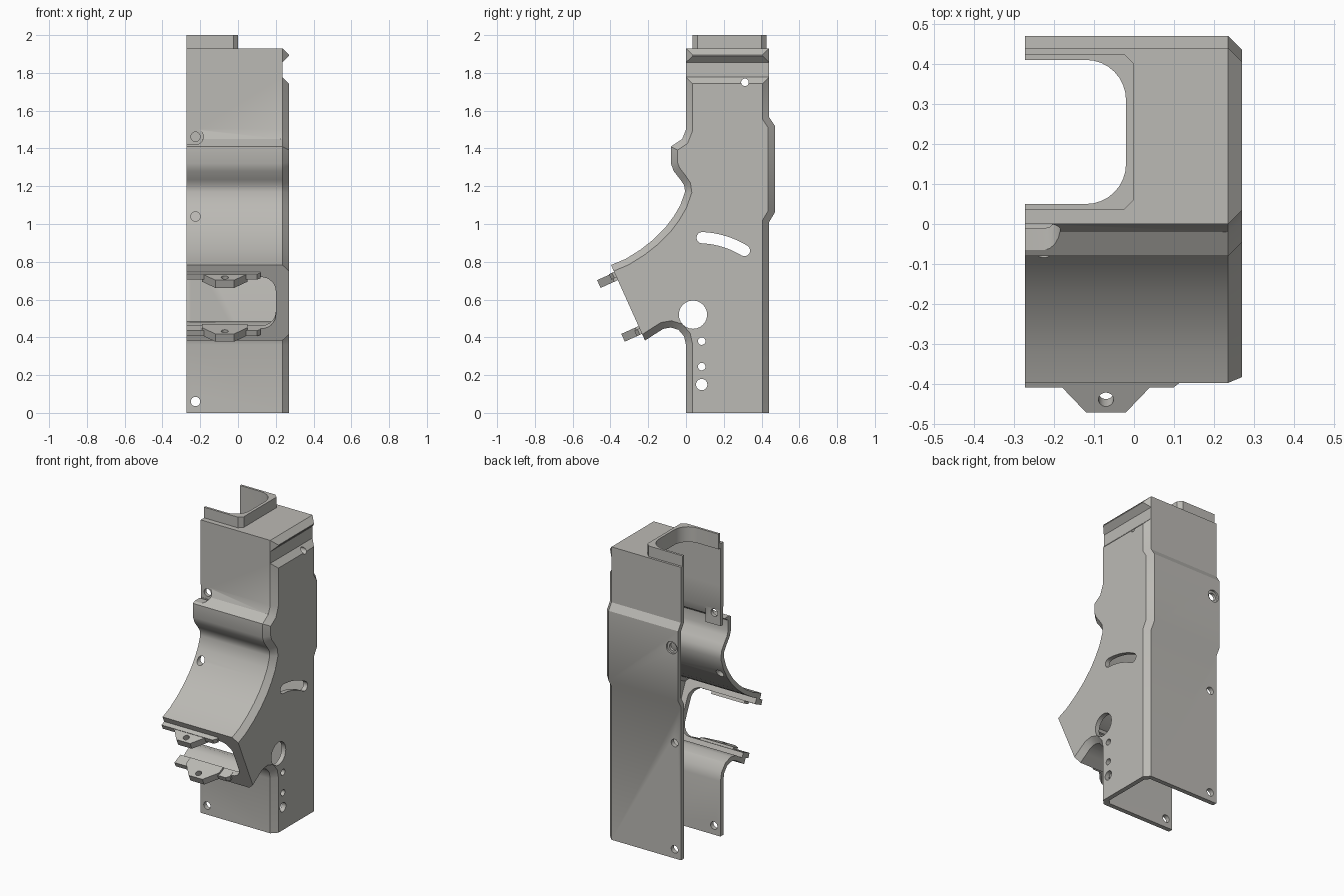
import bpy, bmesh, math
from mathutils import Vector

if "Cube" in bpy.data.objects:
    bpy.data.objects.remove(bpy.data.objects["Cube"])

grey = bpy.data.materials.new("warm grey")
grey.diffuse_color = (0.50, 0.49, 0.46, 1)
grey.use_nodes = True
grey.node_tree.nodes["Principled BSDF"].inputs["Base Color"].default_value = grey.diffuse_color


def loft(name, *rings):
    """Closed solid through rings that all have the same point count."""
    bm = bmesh.new()
    loops = [[bm.verts.new(p) for p in r] for r in rings]
    n = len(rings[0])
    bm.faces.new(loops[0])
    bm.faces.new(loops[-1])
    for a, b in zip(loops, loops[1:]):
        for i in range(n):
            j = (i + 1) % n
            bm.faces.new((a[i], a[j], b[j], b[i]))
    bmesh.ops.recalc_face_normals(bm, faces=bm.faces)
    me = bpy.data.meshes.new(name)
    bm.to_mesh(me)
    bm.free()
    ob = bpy.data.objects.new(name, me)
    bpy.context.collection.objects.link(ob)
    me.materials.append(grey)
    return ob


def boolean(ob, tool, op='DIFFERENCE'):
    m = ob.modifiers.new("cut", 'BOOLEAN')
    m.operation, m.object, m.solver = op, tool, 'EXACT'
    bpy.context.view_layer.objects.active = ob
    bpy.ops.object.modifier_apply(modifier=m.name)
    bpy.data.objects.remove(tool)


def box(name, x, y, z):
    ring = [(x[0], y[0]), (x[1], y[0]), (x[1], y[1]), (x[0], y[1])]
    return loft(name, [(*p, z[0]) for p in ring], [(*p, z[1]) for p in ring])


def circle(r, n=24):
    return [(r * math.cos(2 * math.pi * i / n), r * math.sin(2 * math.pi * i / n)) for i in range(n)]


def rod(a, b, r):
    a, b = Vector(a), Vector(b)
    q = (b - a).to_track_quat('Z', 'Y')
    return loft("drill", *[[c + q @ Vector((*p, 0)) for p in circle(r)] for c in (a, b)])


def round_opening(v0, v1, right, r):
    """Slot outline open at the left, rounded at its two right corners."""
    pts = [(-0.4, v0)]
    for cv, start in ((v0 + r, -90), (v1 - r, 0)):
        for k in range(9):
            t = math.radians(start + k * 11.25)
            pts.append((right - r + r * math.cos(t), cv + r * math.sin(t)))
    return pts + [(-0.4, v1)]


# Side profile (y, z), counter-clockwise from the bottom front
profile = [(0, 0), (.44, 0), (.44, 1.01), (.47, 1.06), (.47, 1.52), (.44, 1.565), (.44, 1.93),
           (0, 1.93), (0, 1.50), (-.02, 1.45), (-.08, 1.41), (-.08, 1.32), (-.065, 1.28),
           (-.03, 1.235), (-.01, 1.205), (-.005, 1.17), (-.03, 1.10), (-.065, 1.04),
           (-.11, .98), (-.17, .92), (-.24, .865), (-.32, .815), (-.397, .783),
           (-.217, .383), (-.16, .42), (-.12, .445), (-.08, .452), (-.04, .44),
           (-.01, .405), (0, .36)]
SNOUT = 22


def inset(d, bottom, snout):
    """Move each profile edge inward by its own distance."""
    n, lines = len(profile), []
    for i in range(n):
        a, b = Vector(profile[i]), Vector(profile[(i + 1) % n])
        t = (b - a).normalized()
        nrm = Vector((-t.y, t.x))
        dist = bottom if i == 0 else snout if i == SNOUT else d
        lines.append((nrm, nrm.dot(a) + dist))
    out = []
    for i in range(n):
        (n1, c1), (n2, c2) = lines[i - 1], lines[i]
        det = n1.x * n2.y - n1.y * n2.x
        out.append(((c1 * n2.y - c2 * n1.y) / det, (n1.x * c2 - n2.x * c1) / det))
    return out


def at_x(x, pts):
    return [(x, y, z) for y, z in pts]


# Snout frame: u runs down the slanted face, w points out of it
T, B = Vector(profile[SNOUT]), Vector(profile[SNOUT + 1])
U = (B - T).normalized()
W = Vector((U.y, -U.x))


def snout(x, u, w):
    p = T + U * u + W * w
    return (x, p.x, p.y)


# Main housing: chamfered outer body, hollowed out
housing = loft("housing", at_x(-.272, profile), at_x(.235, profile), at_x(.27, inset(.035, 0, 0)))
core = inset(.03, -.1, .04)
low_core = [(y, min(z, 1.74)) for y, z in core]
low_end = [(y, min(z, 1.715)) for y, z in inset(.055, -.1, .04)]
boolean(housing, loft("core", at_x(-.4, low_core), at_x(.215, low_core), at_x(.24, low_end)))
boolean(housing, box("top_core", (-.4, .205), (.03, .41), (1.65, 1.90)))

# Collar on the top with a rounded opening
c = .025
ring = [(-.272, .035), (-c, .035), (0, .035 + c), (0, .425 - c), (-c, .425), (-.272, .425)]
boolean(housing, loft("collar", [(*p, 1.91) for p in ring], [(*p, 2) for p in ring]), 'UNION')
hole = round_opening(.05, .41, -.02, .1)
boolean(housing, loft("collar_cut", [(*p, 1.8) for p in hole], [(*p, 2.1) for p in hole]))

# Groove across the upper right side
groove = [(.235, 1.778), (.235, 1.855), (.305, 1.925), (.305, 1.708)]
boolean(housing, loft("groove", *[[(x, y, z) for x, z in groove] for y in (-.1, .6)]))

# Snout opening
hole = round_opening(.07, .37, .20, .08)
boolean(housing, loft("snout_cut", *[[snout(x, u, w) for x, u in hole] for w in (-.08, .05)]))

# Lip and drilled tab above and below the snout opening
for u0, u1, l0, l1 in ((.043, .088, .04, .072), (.355, .40, .368, .40)):
    lip = [(-.272, -.03), (.12, -.03), (.12, .012), (.10, .03), (-.272, .03)]
    boolean(housing, loft("lip", *[[snout(x, u, w) for x, w in lip] for u in (l0, l1)]), 'UNION')
    tab = [(-.19, -.03), (.05, -.03), (.05, .02), (-.02, .1), (-.12, .1), (-.19, .02)]
    boolean(housing, loft("tab", *[[snout(x, u, w) for x, w in tab] for u in (u0, u1)]), 'UNION')
    boolean(housing, rod(snout(-.07, u0 - .03, .065), snout(-.07, u1 + .03, .065), .019))

# Screw pocket in the front bulge, with a floor behind it
boolean(housing, box("pocket_floor", (-.272, -.16), (.002, .028), (1.385, 1.53)), 'UNION')
pocket = [(-.4, 1.42), (-.225, 1.42)]
pocket += [(-.225 + .042 * math.sin(math.radians(a)), 1.462 - .042 * math.cos(math.radians(a)))
           for a in range(20, 180, 20)]
pocket += [(-.225, 1.504), (-.4, 1.504)]
boolean(housing, loft("pocket", *[[(x, y, z) for x, z in pocket] for y in (-.2, .004)]))

# Screw holes through the front and back walls
for z, y0, y1 in ((.06, -.1, .6), (1.04, -.2, .2), (1.462, -.1, .2), (.76, .3, .6), (1.40, .3, .6)):
    boolean(housing, rod((-.225, y0, z), (-.225, y1, z), .025))
boolean(housing, rod((-.225, .458, 1.40), (-.225, .6, 1.40), .04))

# Round holes through the right side
for y, z, r in ((.037, .52, .075), (.083, .38, .02), (.083, .245, .02), (.083, .15, .03), (.312, 1.75, .02)):
    boolean(housing, rod((.13, y, z), (.4, y, z), r))

# Curved slot through the right side
cy, cz, R, h = .065, .46, .468, .03
a0, a1 = math.radians(58.5), math.radians(87.5)
mid = [a0 + (a1 - a0) * i / 10 for i in range(11)]
slot = [(cy + (R + h) * math.cos(a), cz + (R + h) * math.sin(a)) for a in mid]
for end, turn, src in ((a1, 0, 1), (a0, math.pi, 0)):
    ey, ez = cy + R * math.cos(end), cz + R * math.sin(end)
    slot += [(ey + h * math.cos(end + turn + math.pi * k / 8), ez + h * math.sin(end + turn + math.pi * k / 8))
             for k in range(1, 8)]
    if src:
        slot += [(cy + (R - h) * math.cos(a), cz + (R - h) * math.sin(a)) for a in reversed(mid)]
boolean(housing, loft("slot", at_x(.15, slot), at_x(.4, slot)))

# Smooth the curved walls, keep the edges sharp
bpy.ops.object.select_all(action='DESELECT')
housing.select_set(True)
bpy.context.view_layer.objects.active = housing
bpy.ops.object.shade_smooth_by_angle(angle=math.radians(32))
